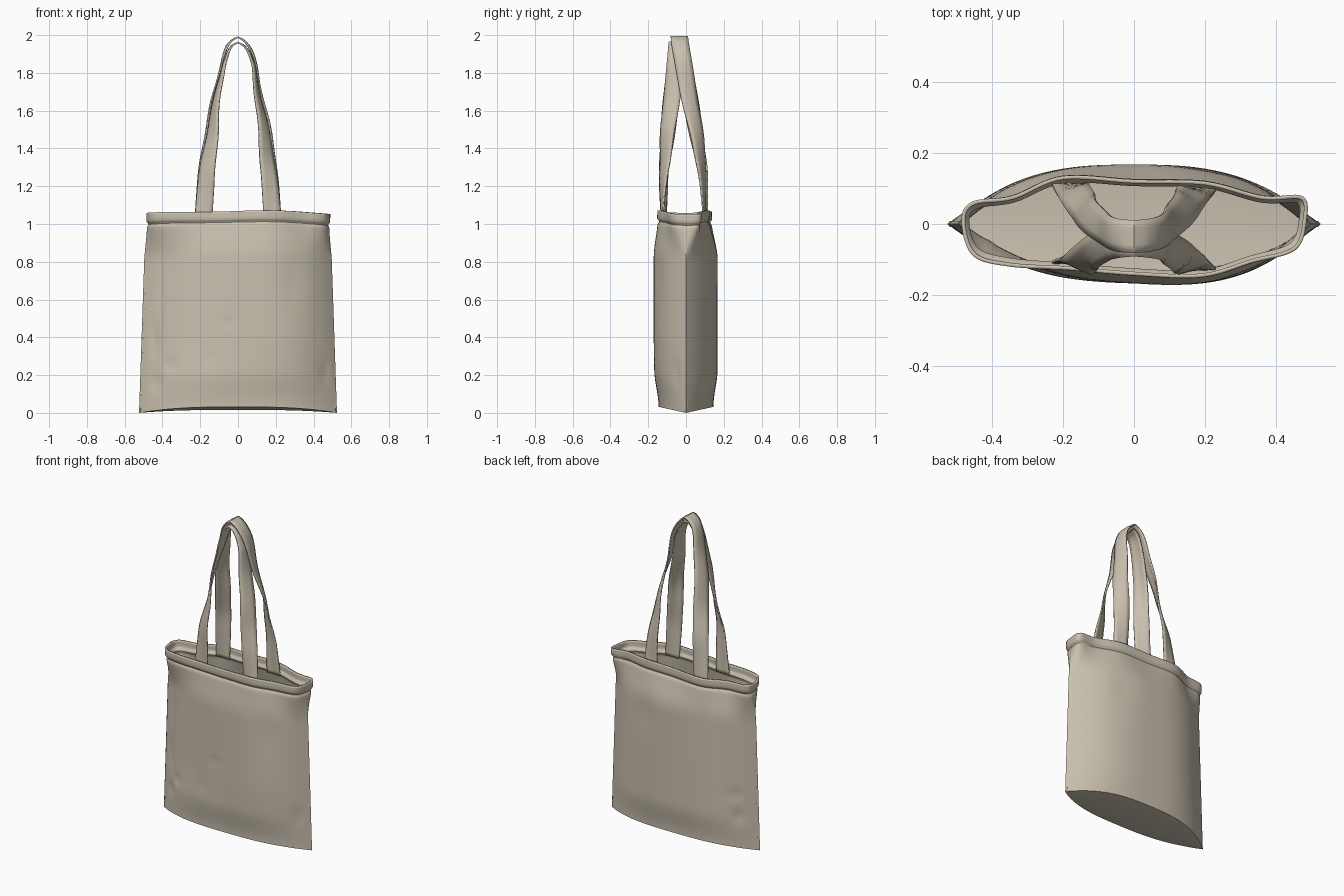
import bpy
import math
from mathutils import Vector

if "Cube" in bpy.data.objects:
    bpy.data.objects.remove(bpy.data.objects["Cube"], do_unlink=True)

canvas = bpy.data.materials.new("beige_canvas")
canvas.use_nodes = True
COLOR = (0.59, 0.53, 0.43, 1)
canvas.diffuse_color = COLOR
bsdf = next(n for n in canvas.node_tree.nodes if n.type == 'BSDF_PRINCIPLED')
bsdf.inputs["Base Color"].default_value = COLOR
bsdf.inputs["Roughness"].default_value = 0.9


def add_mesh(name, verts, faces, thickness, offset):
    mesh = bpy.data.meshes.new(name)
    mesh.from_pydata(verts, [], faces)
    mesh.materials.append(canvas)
    obj = bpy.data.objects.new(name, mesh)
    bpy.context.collection.objects.link(obj)
    solid = obj.modifiers.new("cloth_thickness", 'SOLIDIFY')
    solid.thickness = thickness
    solid.offset = offset
    bpy.ops.object.select_all(action='DESELECT')
    obj.select_set(True)
    bpy.context.view_layer.objects.active = obj
    bpy.ops.object.shade_smooth_by_angle(angle=math.radians(40))
    return obj


def spline(points, i, t, closed=False):
    """Catmull-Rom point on segment i."""
    n = len(points)
    pick = (lambda k: points[k % n]) if closed else (lambda k: points[max(0, min(n - 1, k))])
    a, b, c, d = (Vector(pick(i + k)) for k in (-1, 0, 1, 2))
    return 0.5 * (2 * b + (c - a) * t + (2 * a - 5 * b + 4 * c - d) * t * t
                  + (3 * b - a - 3 * c + d) * t ** 3)


def smoothstep(lo, hi, v):
    t = max(0, min(1, (v - lo) / (hi - lo)))
    return t * t * (3 - 2 * t)


# Wavy mouth outline, starting at the left end and running along the back
RIM = [(.48, .01), (.47, .075), (.36, .075), (.2, .115), (0, .12), (-.2, .13),
       (-.34, .075), (-.45, .06), (-.48, .01), (-.45, -.085), (-.35, -.115),
       (-.18, -.125), (0, -.14), (.19, -.145), (.33, -.105), (.45, -.07)]
SUB = 8
N = len(RIM) * SUB

# Dents in the cloth: x, z, x radius, z radius, depth, side
DENTS = [(-.36, .24, .025, .02, .012, -1), (-.43, .15, .03, .04, .010, -1),
         (-.44, .38, .02, .09, .008, -1), (-.41, .6, .012, .35, .005, -1),
         (-.05, .45, .03, .02, .005, -1), (-.15, .27, .03, .05, .004, -1),
         (.46, .2, .03, .06, .007, -1), (.3, .7, .06, .14, .006, -1),
         (-.42, .2, .03, .04, .010, 1), (-.4, .34, .04, .03, .007, 1),
         (.2, .75, .08, .12, .005, 1)]


def body_point(j, z):
    """Outline point j of the bag at height z: pointed lens below, rim above."""
    u = math.cos(2 * math.pi * j / N)
    side = 1 if j <= N // 2 else -1
    lens = max(0, 1 - abs(u) ** 2.8)
    width = .524 - .034 * z
    depth = .145 + .022 * smoothstep(0, .2, z)
    if side < 0:
        depth += .03 * u * smoothstep(0, .4, z)
    x, y = width * u, side * depth * lens
    for dx, dz, rx, rz, deep, s in DENTS:
        if s == side:
            y -= s * deep * min(1, 4 * lens) * math.exp(-((x - dx) / rx) ** 2 - ((z - dz) / rz) ** 2)
    rim = spline(RIM, j // SUB, (j % SUB) / SUB, True)
    k = smoothstep(.8, 1.04, z)
    x, y = x + (rim.x - x) * k, y + (rim.y - y) * k
    # Stitched hem: groove, then a slightly proud band
    puff = -.007 * math.exp(-((z - .995) / .008) ** 2) + .005 * smoothstep(1.0, 1.012, z)
    out = Vector((u * .5, side * math.sqrt(max(0, 1 - u * u)))).normalized()
    lift = .032 - .017 * z
    return (x + out.x * puff, y + out.y * puff,
            z + lift * lens + .004 * math.sin(9 * x) * smoothstep(.9, 1.06, z))


# Bag body: stacked outlines
heights = [0, .012, .03] + [.03 * i for i in range(2, 33)]
heights += [.975, .985, .99, .995, 1.0, 1.006, 1.012, 1.03, 1.045, 1.055]
verts = [body_point(j, z) for z in heights for j in range(N)]
faces = [(i * N + j, i * N + (j + 1) % N, (i + 1) * N + (j + 1) % N, (i + 1) * N + j)
         for i in range(len(heights) - 1) for j in range(N)]

# Bag bottom: two strips meeting on a low centre line
half = N // 2
centre = [0]
for k in range(1, half):
    x, y, z = verts[k]
    centre.append(len(verts))
    verts.append((x, 0, z * .5))
centre.append(half)
for k in range(half):
    for quad in ((k, centre[k], centre[k + 1], k + 1),
                 (centre[k], (N - k) % N, N - k - 1, centre[k + 1])):
        faces.append(tuple(dict.fromkeys(quad)))
add_mesh("bag_body", verts, faces, .011, -1)

# Half strap centre lines: x, y, z, twist in degrees
BACK = [(.185, .105, 1.0, 0), (.165, .085, 1.3, 28), (.128, .03, 1.6, 62),
        (.095, -.005, 1.8, 80), (.07, -.022, 1.9, 88), (.037, -.032, 1.962, 90),
        (0, -.035, 1.99, 90)]
FRONT = [(.185, -.118, 1.0, 0), (.16, -.115, 1.3, 30), (.118, -.082, 1.6, 65),
         (.085, -.06, 1.8, 82), (.06, -.052, 1.88, 88), (.032, -.048, 1.938, 90),
         (0, -.045, 1.962, 90)]


def add_strap(name, path, s, root_shift):
    """Ribbon that lies flat on the wall and turns sideways at the top."""
    rows = []
    for side in (1, -1):
        leg = []
        for i in range(len(path) - 1):
            for step in range(8):
                x, y, z, twist = spline(path, i, step / 8)
                leg.append((x, y, z, twist, side))
        if side == 1:
            leg.append((*path[-1], 1))
            rows += leg
        else:
            rows += reversed(leg)
    verts, faces = [], []
    cols = 5
    for x, y, z, twist, side in rows:
        a = math.radians(twist)
        ripple = .005 * math.sin(17 * z + side) * smoothstep(1.1, 1.4, z)
        y += side * root_shift * (1 - smoothstep(1.0, 1.4, z))
        for c in range(cols):
            w = .046 * (2 * c / (cols - 1) - 1)
            cup = .008 * (1 - (w / .046) ** 2) * smoothstep(1.1, 1.5, z) + ripple
            # Across the ribbon, plus a shallow cupping along its normal
            px = side * (x + w * math.cos(a) + cup * math.sin(a) * min(1, x / .05))
            py = y - s * w * math.sin(a) + s * cup * math.cos(a)
            verts.append((px, py, z))
    for r in range(len(rows) - 1):
        # Columns swap between legs only at the bottom; the crown keeps order
        for c in range(cols - 1):
            a = r * cols + c
            faces.append((a, a + 1, a + cols + 1, a + cols))
    return add_mesh(name, verts, faces, .008, 0)


add_strap("back_strap", BACK, 1, -.007)
add_strap("front_strap", FRONT, -1, -.009)
